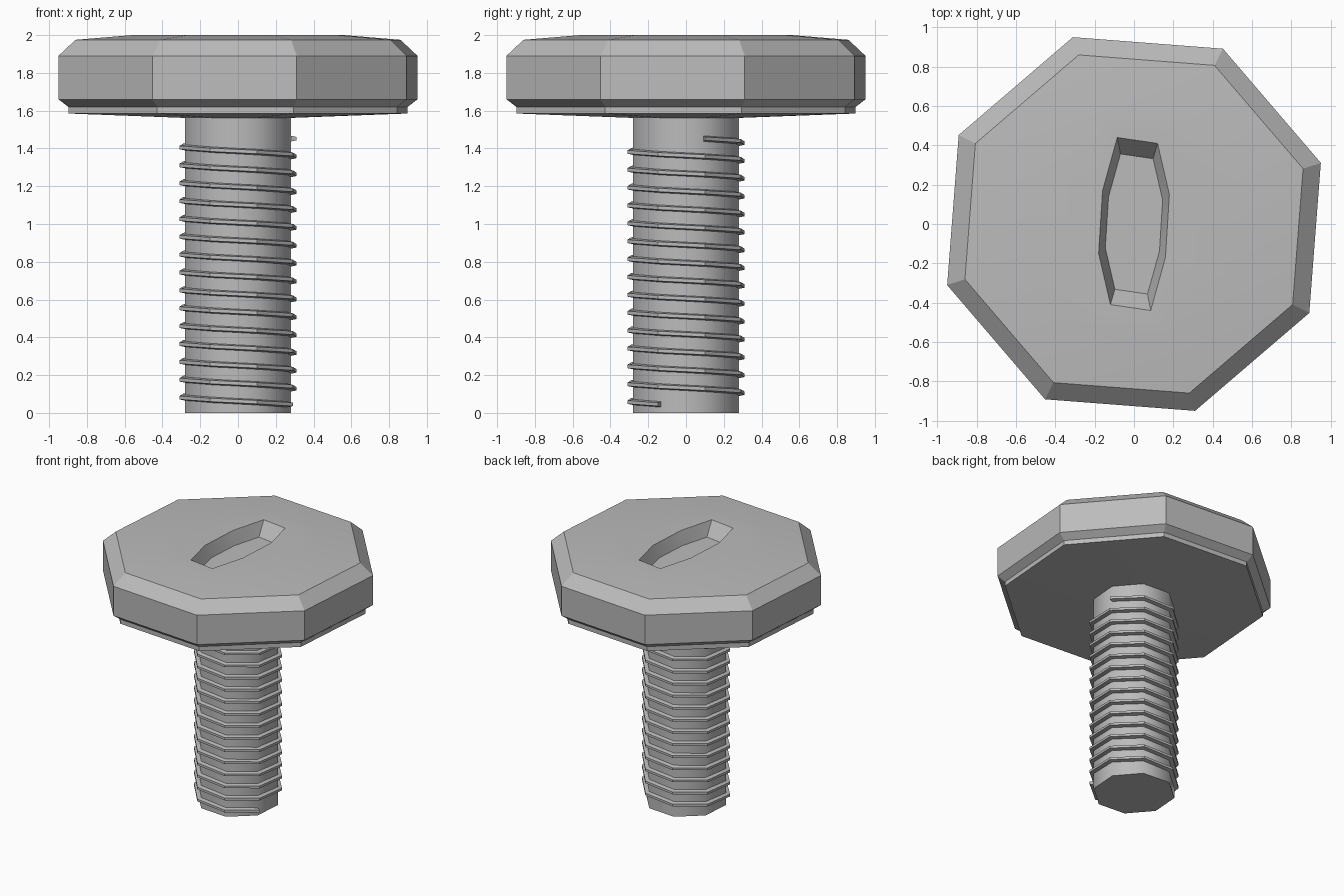
import bpy, bmesh, math

if "Cube" in bpy.data.objects:
    bpy.data.objects.remove(bpy.data.objects["Cube"], do_unlink=True)

SIDES = 8
TURN = math.radians(18.1)   # rotation of every octagon
STEP = math.tau / SIDES

steel = bpy.data.materials.new("grey steel")
steel.use_nodes = True
GREY = (0.5, 0.5, 0.5, 1)
steel.diffuse_color = GREY
steel.node_tree.nodes["Principled BSDF"].inputs["Base Color"].default_value = GREY


def octagon(radius, z):
    return [(radius * math.cos(TURN + i * STEP), radius * math.sin(TURN + i * STEP), z)
            for i in range(SIDES)]


def loft(name, rings):
    """Join closed rings of points into a capped solid."""
    bm = bmesh.new()
    loops = [[bm.verts.new(p) for p in ring] for ring in rings]
    for a, b in zip(loops, loops[1:]):
        n = len(a)
        for i in range(n):
            j = (i + 1) % n
            bm.faces.new((a[i], a[j], b[j], b[i]))
    bm.faces.new(loops[0][::-1])
    bm.faces.new(loops[-1])
    bmesh.ops.recalc_face_normals(bm, faces=bm.faces)
    mesh = bpy.data.meshes.new(name)
    bm.to_mesh(mesh)
    bm.free()
    mesh.materials.append(steel)
    obj = bpy.data.objects.new(name, mesh)
    bpy.context.collection.objects.link(obj)
    return obj


def smooth(obj, degrees):
    bpy.ops.object.select_all(action="DESELECT")
    obj.select_set(True)
    bpy.context.view_layer.objects.active = obj
    bpy.ops.object.shade_smooth_by_angle(angle=math.radians(degrees))


# Head: stepped underside, bevelled rim, shallow crown and a sunken slot
half_slot = [(0.18, 0.15), (0.12, 0.41), (-0.085, 0.44), (-0.16, 0.17)]
slot = half_slot + [(-x, -y) for x, y in half_slot]
profile = [(0.25, 1.56), (0.945, 1.585), (0.945, 1.62), (1.0, 1.66),
           (1.0, 1.89), (0.905, 1.975), (0.59, 2.0)]
rings = [octagon(r, z) for r, z in profile]
rings.append([(x, y, 2.0) for x, y in slot])
rings.append([(x * 0.81, y * 0.81, 1.9) for x, y in slot])
head = loft("head", rings)
smooth(head, 20)

# Shaft
shaft = loft("shaft", [octagon(0.295, 0), octagon(0.295, 1.575)])
smooth(shaft, 60)

# Thread: a thin tapered strip wound down the shaft
TOP, BOTTOM, SEGMENTS = 1.452, 0.045, 119
section = [(0.28, -0.018), (0.326, -0.009), (0.326, 0.009), (0.28, 0.018)]
turns = []
for k in range(SEGMENTS + 1):
    angle = TURN + k * STEP
    z = TOP + (BOTTOM - TOP) * k / SEGMENTS
    turns.append([(r * math.cos(angle), r * math.sin(angle), z + dz) for r, dz in section])
thread = loft("thread", turns)
smooth(thread, 30)
